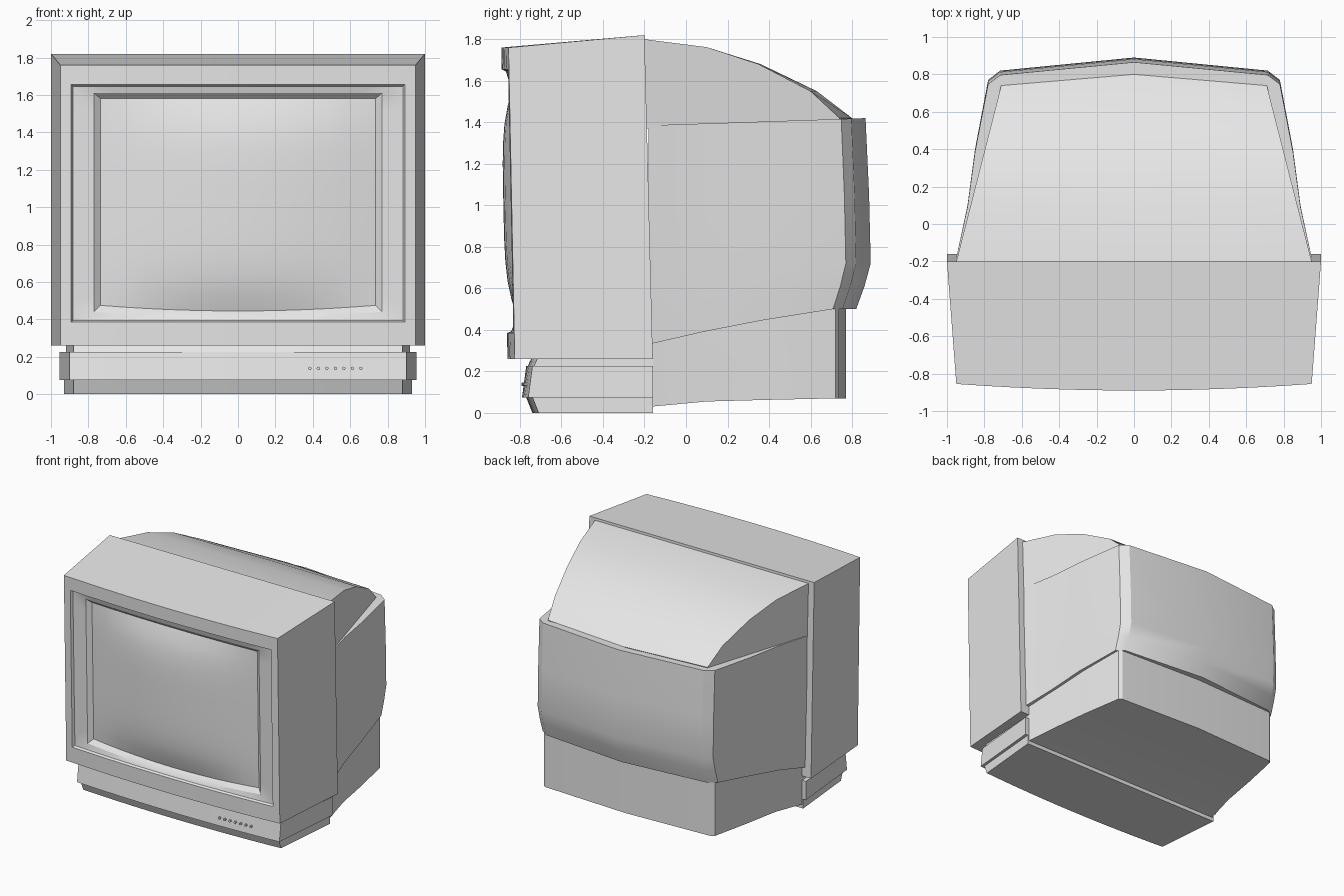
import bpy, bmesh, math
from mathutils import Matrix, Vector

cube = bpy.data.objects.get("Cube")
if cube:
    bpy.data.objects.remove(cube, do_unlink=True)

grey = bpy.data.materials.new("plain_grey")
grey.use_nodes = True
grey.diffuse_color = (0.8, 0.8, 0.8, 1)
grey.node_tree.nodes["Principled BSDF"].inputs["Base Color"].default_value = (0.8, 0.8, 0.8, 1)


def finish(name, bm, angle=30):
    bmesh.ops.remove_doubles(bm, verts=bm.verts, dist=0.0002)
    bmesh.ops.recalc_face_normals(bm, faces=bm.faces)
    mesh = bpy.data.meshes.new(name)
    bm.to_mesh(mesh)
    bm.free()
    mesh.materials.append(grey)
    obj = bpy.data.objects.new(name, mesh)
    bpy.context.collection.objects.link(obj)
    bpy.ops.object.select_all(action='DESELECT')
    obj.select_set(True)
    bpy.context.view_layer.objects.active = obj
    bpy.ops.object.shade_smooth_by_angle(angle=math.radians(angle))
    return obj


def skin(bm, rows, closed=True):
    """Join rows of points with quads and return the rows of vertices."""
    rows = [[bm.verts.new(p) for p in row] for row in rows]
    n = len(rows[0])
    for a, b in zip(rows, rows[1:]):
        for i in range(n if closed else n - 1):
            j = (i + 1) % n
            bm.faces.new((a[i], a[j], b[j], b[i]))
    return rows


def strip_cap(bm, ring):
    """Cap a left-right symmetric ring with strips across its width."""
    n = len(ring)
    for i in range(n // 2):
        quad = [ring[i], ring[i + 1], ring[n - 2 - i], ring[n - 1 - i]]
        bm.faces.new(list(dict.fromkeys(quad)))


def lerp(a, b, t):
    return a + (b - a) * t


# Front of the cabinet: bowed in plan and leaning slightly forward
def face_y(x, z):
    return -0.86 - 0.02 * (z - 0.26) + 0.035 * (x / 0.95) ** 2


def front_point(u, v, w, z0, z1, depth, bow=0):
    x = w * u
    z = lerp(z0 - bow * (1 - u * u), z1, (v + 1) / 2)
    return (x, face_y(x, z) + depth, z)


COLS, ROWS = 12, 12
across = [-1 + 2 * i / COLS for i in range(COLS)]
upward = [-1 + 2 * i / ROWS for i in range(ROWS)]
border = ([(u, -1) for u in across] + [(1, v) for v in upward]
          + [(-u, 1) for u in across] + [(-1, -v) for v in upward])

# Cabinet hood with its stepped bezel
bm = bmesh.new()
back = []
for u, v in border:
    z = lerp(0.26, 1.82, (v + 1) / 2)
    back.append((u, -0.2 + 0.04 * (1 - v) / 2, z))
frames = [(0.95, 0.26, 1.76, 0, 0),
          (0.892, 0.385, 1.655, 0, 0),
          (0.882, 0.393, 1.645, 0.02, 0),
          (0.77, 0.44, 1.61, 0.03, 0.025),
          (0.735, 0.475, 1.58, 0.06, 0.03)]
rings = [back] + [[front_point(u, v, *f) for u, v in border] for f in frames]
bm.faces.new(skin(bm, rings)[0])
finish("cabinet_hood", bm, 25)

# Bulging screen
bm = bmesh.new()
rows = []
for v in upward + [1]:
    rows.append([front_point(u, v, 0.735, 0.475, 1.58,
                             0.06 - 0.065 * (1 - u * u) * (1 - v ** 4), 0.03)
                 for u in across + [1]])
skin(bm, rows, closed=False)
screen = finish("screen", bm, 60)
if sum(p.normal.y for p in screen.data.polygons) > 0:
    screen.data.flip_normals()


def mirrored(half):
    """Mirror a half outline whose last point lies on the centre line."""
    return half + [(-x, y, z) for x, y, z in reversed(half[:-1])]


# Rear housing: plan outline with the height of its lower edge
plan = [(0.95, -0.18, 0.33), (0.89, 0.1, 0.39), (0.85, 0.4, 0.445),
        (0.78, 0.77, 0.5), (0.715, 0.82, 0.5), (0, 0.89, 0.5)]
levels = [(0, -0.07), (0.12, -0.03), (0.24, 0), (0.6, -0.008), (1, -0.025)]
bm = bmesh.new()
rings = []
for t, pull in levels:
    half = []
    for x, y, low in plan:
        reach = (y + 0.18) / 1.07
        half.append((x, y + pull * reach, lerp(low, 1.385 + 0.035 * reach, t)))
    rings.append(mirrored(half))
rings = skin(bm, rings)
strip_cap(bm, rings[0])
strip_cap(bm, rings[-1])
finish("rear_housing", bm)

# Rear dome sloping down to the ledge
stations = [(-0.2, 1.80, 0), (0.1, 1.762, 0), (0.36, 1.68, 0.01),
            (0.63, 1.55, 0.03), (0.80, 1.42, 0.06)]
bm = bmesh.new()
rows = []
for y, z, sweep in stations:
    ys = y - sweep
    w = 0.95 - 0.255 * (ys + 0.2)
    rows.append(mirrored([(w, ys, 1.37), (w, ys, z), (0, y, z)]))
rows = skin(bm, rows, closed=False)
bm.faces.new(rows[-1])
finish("rear_dome", bm, 35)

# Lower rear housing: plan with bottom and top heights
lower = [(0.92, -0.17, 0.03, 0.36), (0.865, 0.1, 0.055, 0.42), (0.82, 0.4, 0.063, 0.47),
         (0.76, 0.72, 0.07, 0.53), (0.735, 0.737, 0.07, 0.53), (0, 0.77, 0.07, 0.53)]
bm = bmesh.new()
rings = skin(bm, [mirrored([(x, y, lo) for x, y, lo, hi in lower]),
                  mirrored([(x, y, hi) for x, y, lo, hi in lower])])
strip_cap(bm, rings[0])
strip_cap(bm, rings[1])
finish("lower_housing", bm)


# Stand: blocks with a bowed front, each level is (height, front, width)
def stand_block(name, levels, w_front, w_back):
    bm = bmesh.new()
    rings = []
    for z, y in levels:
        ring = [(w_front * u, y + 0.03 * u * u, z) for u in across + [1]]
        rings.append(ring + [(w_back, -0.16, z), (-w_back, -0.16, z)])
    rings = skin(bm, rings)
    bm.faces.new(rings[0])
    bm.faces.new(rings[-1])
    finish(name, bm, 25)


stand_block("base_plate", [(0, -0.74), (0.075, -0.77)], 0.88, 0.93)
stand_block("control_strip", [(0.075, -0.79), (0.225, -0.77)], 0.90, 0.955)
stand_block("stand_neck", [(0.22, -0.765), (0.265, -0.745)], 0.88, 0.92)

# Row of control buttons
bm = bmesh.new()
for i in range(7):
    x = 0.384 + 0.0455 * i
    place = Matrix.Translation(Vector((x, -0.782 + 0.03 * (x / 0.9) ** 2, 0.138)))
    bmesh.ops.create_cone(bm, cap_ends=True, segments=10, radius1=0.009, radius2=0.009,
                          depth=0.03, matrix=place @ Matrix.Rotation(math.pi / 2, 4, 'X'))
finish("control_buttons", bm)
